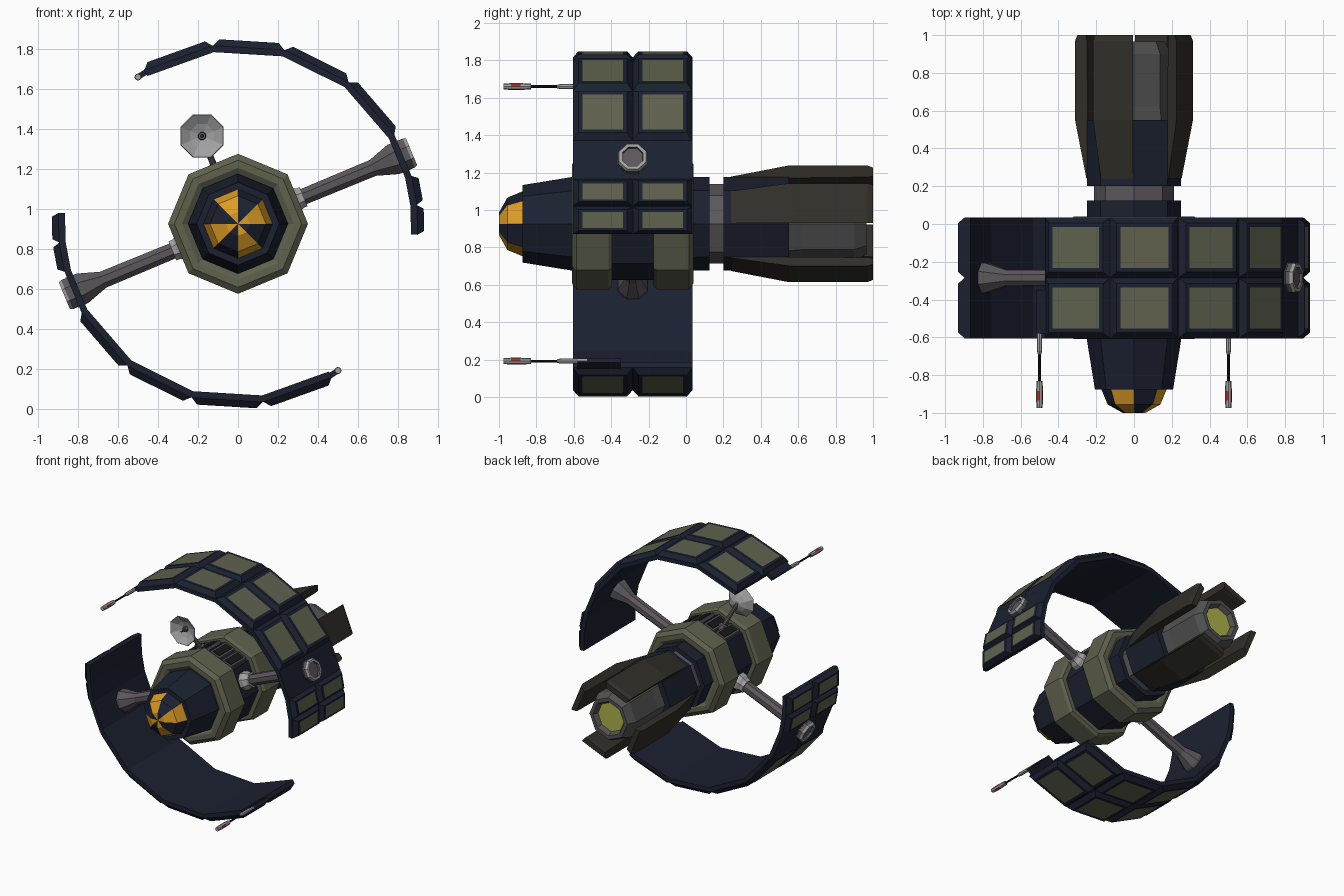
import bpy, bmesh
from math import cos, sin, radians, pi
from mathutils import Vector, Matrix

if "Cube" in bpy.data.objects:
    bpy.data.objects.remove(bpy.data.objects["Cube"])

CZ = 0.926                      # height of the ship's long axis
MID = -0.285                    # y of the wing and strut centre line


def material(name, *rgb):
    m = bpy.data.materials.new(name)
    m.diffuse_color = (*rgb, 1)
    m.use_nodes = True
    m.node_tree.nodes["Principled BSDF"].inputs["Base Color"].default_value = m.diffuse_color
    return m


NAVY = material("navy", .011, .015, .030)
OLIVE = material("olive", .115, .120, .075)
BROWN = material("dark_brown", .030, .028, .021)
METAL = material("metal", .105, .095, .105)
PALE = material("pale_metal", .36, .36, .36)
STEEL = material("nozzle_steel", .085, .085, .085)
ORANGE = material("orange_glass", .72, .33, .02)
GLOW = material("engine_glow", .42, .44, .07)
RED = material("red_lamp", .5, .02, .02)
BLACK = material("black", .008, .008, .010)


def loft(name, sections, pick, xf=Matrix(), cap=None):
    """Skin equal-sized loops. pick = a material or f(band, side) -> material."""
    fn = pick if callable(pick) else (lambda b, s: pick)
    mesh = bpy.data.meshes.new(name)
    bm = bmesh.new()
    rows = [[bm.verts.new(xf @ Vector(p)) for p in sec] for sec in sections]
    n = len(rows[0])

    def slot(m):
        if m.name not in mesh.materials:
            mesh.materials.append(m)
        return mesh.materials.find(m.name)
    for b in range(len(rows) - 1):
        for s in range(n):
            t = (s + 1) % n
            f = bm.faces.new((rows[b][s], rows[b][t], rows[b + 1][t], rows[b + 1][s]))
            f.material_index = slot(fn(b, s))
    bm.faces.new(rows[0]).material_index = slot(fn(0, 0))
    bm.faces.new(rows[-1]).material_index = slot(cap or fn(len(rows) - 2, 0))
    bmesh.ops.recalc_face_normals(bm, faces=bm.faces)
    bm.to_mesh(mesh)
    bm.free()
    ob = bpy.data.objects.new(name, mesh)
    bpy.context.collection.objects.link(ob)
    return ob


def lathe(name, profile, pick, origin=(0, 0, CZ), axis=(0, 1, 0), ref=(1, 0, 0),
          xf=Matrix(), n=8, phase=0, cap=None):
    """Revolve (distance, radius) pairs around an axis with n flat sides."""
    o, d = Vector(origin), Vector(axis).normalized()
    u = Vector(ref)
    u = (u - d * u.dot(d)).normalized()
    v = d.cross(u)
    ang = [2 * pi * k / n + phase for k in range(n)]
    secs = [[o + d * h + (u * cos(a) + v * sin(a)) * r for a in ang] for h, r in profile]
    return loft(name, secs, pick, xf, cap)


def polar(deg, r, y):
    return Vector((r * cos(radians(deg)), y, CZ + r * sin(radians(deg))))


def box(name, c, ux, uz, size, mat, xf=Matrix()):
    """Box with local x axis ux and z axis uz in the xz plane, y shared."""
    hx, hy, hz = (s / 2 for s in size)
    loop = [(-1, -1), (1, -1), (1, 1), (-1, 1)]
    secs = [[c + ux * hx * i + Vector((0, hy * j, 0)) + uz * hz * k for i, j in loop]
            for k in (-1, 1)]
    return loft(name, secs, mat, xf)


# --- hull along the y axis ---
lathe("nose", [(-.55, .25), (-.61, .25), (-.875, .207), (-.875, .178)], NAVY)
lathe("nose_windows", [(-.87, .175), (-.955, .14), (-1, .06), (-1, .003)],
      lambda b, s: ORANGE if s % 2 else NAVY)
lathe("hull_core", [(-.56, .30), (-.02, .30)], NAVY)
ring = [(-.585, .24), (-.61, .28), (-.61, .318), (-.585, .35), (-.415, .35), (-.395, .335), (-.395, .29)]
lathe("front_armour_ring", ring, OLIVE)
lathe("rear_armour_ring", [(2 * MID - h, r) for h, r in ring], OLIVE)
lathe("rear_collar", [(0, .25), (.125, .25)], NAVY)
lathe("neck", [(.11, .213), (.21, .213)], METAL)
lathe("engine_casing", [(.2, .25), (.55, .25), (.55, .20)], NAVY)
lathe("engine_nozzle", [(.54, .205), (.62, .195), (.90, .195), (.965, .165), (.965, .135), (.93, .115)],
      STEEL, cap=GLOW)

# --- four engine fins on alternate facets ---
for k in range(4):
    a0, a1 = 90 * k + 1, 90 * k + 44
    secs = []
    for y, ri, ro in ((.24, .235, .252), (.55, .245, .312), (.97, .25, .312), (1, .255, .30)):
        secs.append([polar(a0, ri, y), polar(a0, ro, y), polar(a1, ro, y), polar(a1, ri, y)])
    loft("engine_fin", secs, BROWN)

# --- wings: one arc, then its half-turn copy ---
CUTS = [121.5, 98, 75, 52, 29.5, 15.5, 6, -3.5]
Y0, Y1 = -.605, .035
half_turn = (Matrix.Translation((0, 0, CZ)) @ Matrix.Rotation(pi, 4, 'Y')
             @ Matrix.Translation((0, 0, -CZ)))


def tile(a, b, ya, yb, xf):
    pa, pb = polar(a, .898, 0), polar(b, .898, 0)
    along = (pb - pa).normalized()
    out = polar((a + b) / 2, 1, 0) - Vector((0, 0, CZ))
    length = (pb - pa).length

    def quad(m, h, my):
        lo, hi = pa + along * m + out * h, pa + along * (length - m) + out * h
        return [p + Vector((0, y, 0)) for p, y in
                ((lo, ya + my), (hi, ya + my), (hi, yb - my), (lo, yb - my))]
    k = .6 if length < .2 else 1
    loft("wing_tile", [quad(0, 0, 0), quad(.03 * k, .035, .03), quad(.052 * k, .0352, .052)],
         NAVY, xf, cap=OLIVE)


def wing(xf):
    loft("wing_shell", [[polar(a, .867, Y0), polar(a, .9, Y0), polar(a, .9, Y1), polar(a, .867, Y1)]
                        for a in CUTS], NAVY, xf)
    for i, (a, b) in enumerate(zip(CUTS, CUTS[1:])):
        if i != 4:                                    # bare segment carries the hub
            tile(a, b, Y0, MID, xf)
            tile(a, b, MID, Y1, xf)
    # strut with body collar, flare and outer hub
    d = polar(22.5, 1, 0) - Vector((0, 0, CZ))
    o = (0, MID, CZ)
    half = pi / 8
    lathe("strut", [(.25, .043), (.73, .046), (.84, .085), (.90, .088)], METAL, o, d, (0, 1, 0), xf, phase=half)
    lathe("strut_collar", [(.26, .07), (.31, .07), (.335, .056), (.355, .056)], PALE, o, d, (0, 1, 0), xf, phase=half)
    lathe("strut_hub", [(.86, .085), (.925, .085), (.94, .078), (.94, .06), (.925, .058)],
          lambda b, s: PALE if b in (1, 2) else METAL, o, d, (0, 1, 0), xf, phase=half, cap=METAL)
    # wing tip antenna with its mount
    tip = Vector((-.5, 0, 1.66))
    t = Vector((cos(radians(33)), 0, sin(radians(33))))
    u = Vector((-t.z, 0, t.x))
    box("antenna_mount", tip + t * .02 + Vector((0, -.465, 0)), t, u, (.06, .23, .028), NAVY, xf)
    lathe("antenna_base", [(-.53, .014), (-.67, .014), (-.69, .009)], PALE, tip, xf=xf)
    lathe("antenna_rod", [(-.66, .007), (-.84, .007)], BLACK, tip, xf=xf)
    lathe("antenna_tip", [(-.83, .016), (-.885, .018), (-.935, .018), (-.975, .016)],
          lambda b, s: RED if b == 1 and s % 2 else PALE, tip, xf=xf, cap=PALE)


wing(Matrix())
wing(half_turn)

# --- machinery frames in the groove on the upper facets ---
for a in (67.5, 112.5):
    out = polar(a, 1, 0) - Vector((0, 0, CZ))
    side = Vector((out.z, 0, -out.x))
    for s in (-.055, .055):
        c = polar(a, .285, MID) + side * s
        box("machinery_frame", c, side, out, (.085, .19, .03), METAL)
        box("machinery_panel", c + out * .012, side, out, (.06, .16, .016), BLACK)

# --- dish antenna on top of the groove ---
foot, back = polar(112.5, .27, MID), Vector((-.18, -.385, 1.365))
lathe("dish_foot", [(0, .035), (.04, .035), (.05, .022)], METAL, foot, back - foot)
lathe("dish_arm", [(0, .018), ((back - foot).length, .014)], METAL, foot, back - foot)
lathe("dish", [(-.375, .025), (-.395, .07), (-.43, .117), (-.434, .113), (-.405, .065), (-.39, .02)],
      PALE, (-.18, 0, 1.365), phase=pi / 8)
lathe("dish_feed", [(-.385, .022), (-.41, .018), (-.41, .008), (-.45, .006)], METAL,
      (-.18, 0, 1.365), phase=pi / 8)
